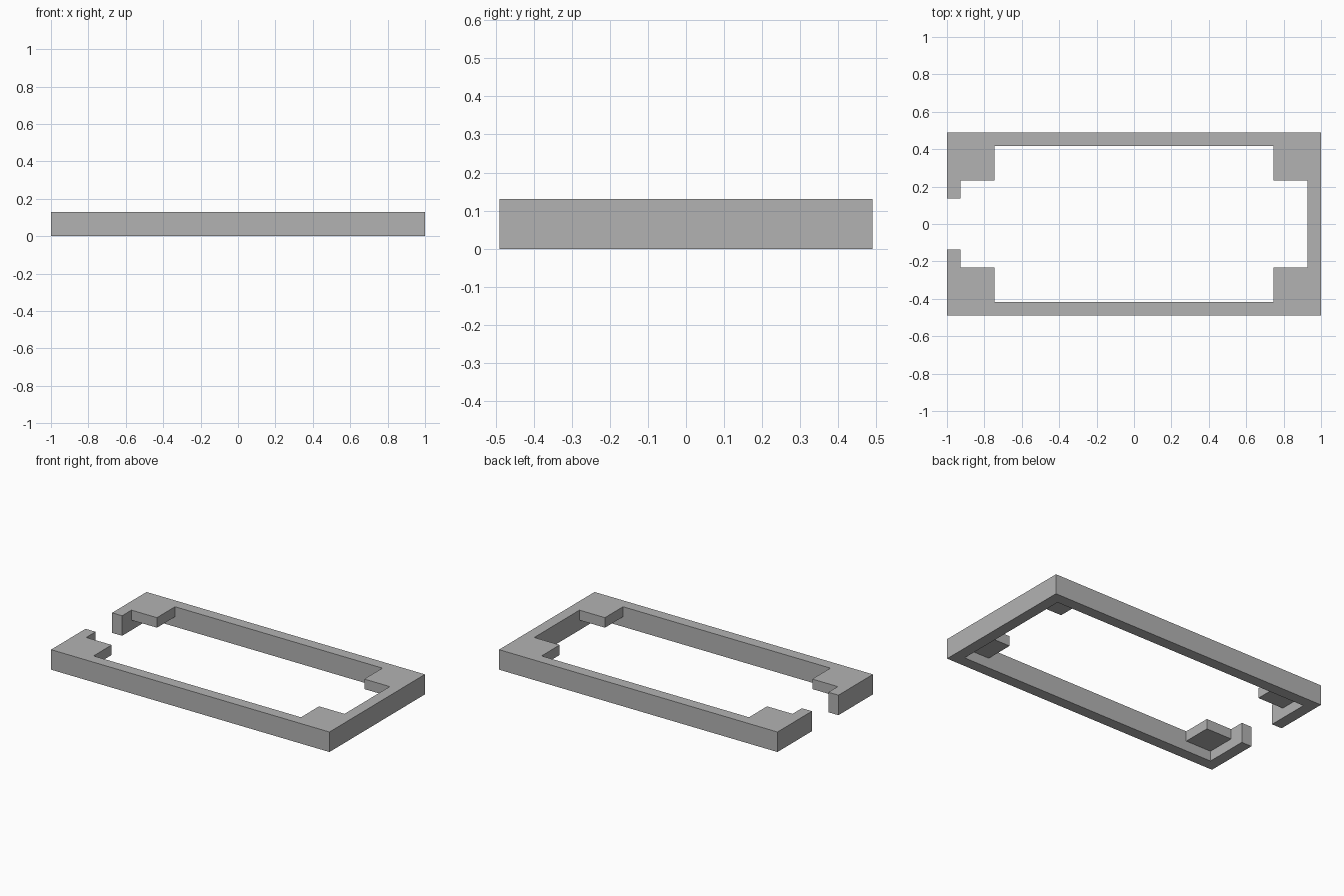
import bpy
import bmesh

cube = bpy.data.objects.get("Cube")
if cube:
    bpy.data.objects.remove(cube, do_unlink=True)

HALF_X, HALF_Y, HEIGHT = 1.0, 0.49, 0.13
WALL = 0.072            # wall thickness
PAD_X, PAD_Y = 0.745, 0.232   # inner corners of the pads
PAD_BOTTOM = 0.065
GAP = 0.136             # half width of the opening in the right end

grey = bpy.data.materials.new("plain grey")
grey.use_nodes = True
COLOUR = (0.45, 0.45, 0.45, 1)
grey.diffuse_color = COLOUR
grey.node_tree.nodes["Principled BSDF"].inputs["Base Color"].default_value = COLOUR


def prism(name, outline, z0, z1):
    """Extrude a flat outline from z0 to z1."""
    bm = bmesh.new()
    face = bm.faces.new([bm.verts.new((x, y, z0)) for x, y in outline])
    top = bmesh.ops.extrude_face_region(bm, geom=[face])["geom"]
    for v in top:
        if isinstance(v, bmesh.types.BMVert):
            v.co.z = z1
    bmesh.ops.recalc_face_normals(bm, faces=bm.faces)
    mesh = bpy.data.meshes.new(name)
    bm.to_mesh(mesh)
    bm.free()
    mesh.materials.append(grey)
    obj = bpy.data.objects.new(name, mesh)
    bpy.context.collection.objects.link(obj)
    return obj


# C-shaped perimeter wall, open at the right end
ix, iy = HALF_X - WALL, HALF_Y - WALL
half = [(-ix, GAP), (-HALF_X, GAP), (-HALF_X, HALF_Y), (HALF_X, HALF_Y)]
inner = [(ix, iy), (-ix, iy)]
mirror = lambda pts: [(x, -y) for x, y in reversed(pts)]
prism("frame_wall", half + mirror(half) + mirror(inner) + inner, 0, HEIGHT)

# Raised corner pads, flush with the top of the wall
for sx, side in ((1, "left"), (-1, "right")):
    for sy, end in ((1, "back"), (-1, "front")):
        outline = [(sx * x, sy * y) for x, y in
                   ((PAD_X, PAD_Y), (ix, PAD_Y), (ix, iy), (PAD_X, iy))]
        prism(f"corner_pad_{end}_{side}", outline, PAD_BOTTOM, HEIGHT)
